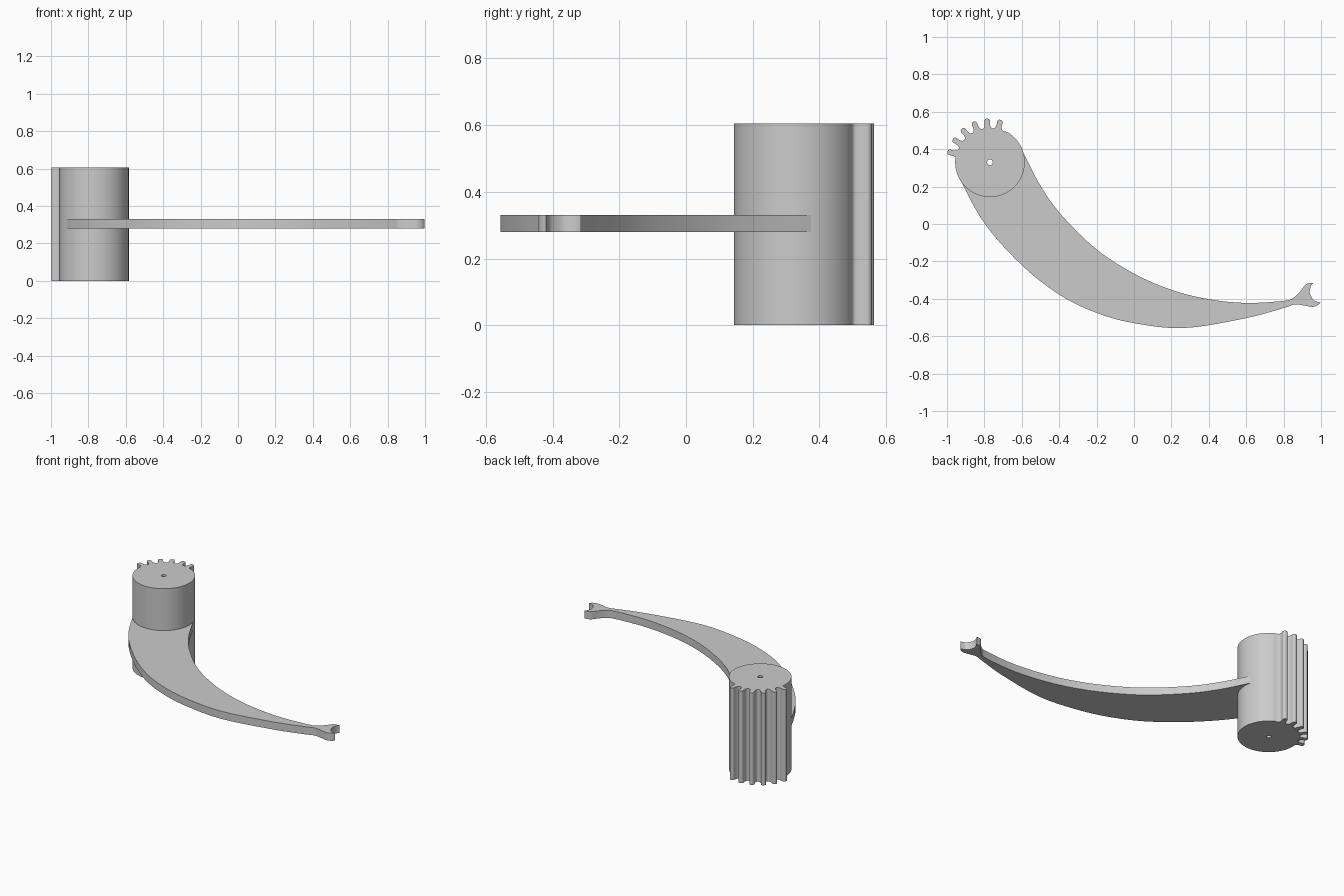
import bpy, bmesh
from math import radians, cos, sin
from mathutils import Vector

cube = bpy.data.objects.get("Cube")
if cube:
    bpy.data.objects.remove(cube, do_unlink=True)

grey = bpy.data.materials.new("plain grey")
grey.use_nodes = True
grey.diffuse_color = (0.6, 0.6, 0.6, 1)
grey.node_tree.nodes["Principled BSDF"].inputs["Base Color"].default_value = (0.6, 0.6, 0.6, 1)


def polar(center, r, deg):
    return (center[0] + r * cos(radians(deg)), center[1] + r * sin(radians(deg)))


def smooth_path(pts, steps=6):
    """Catmull-Rom curve through the points."""
    p = [Vector(q) for q in pts]
    p = [2 * p[0] - p[1]] + p + [2 * p[-1] - p[-2]]
    out = []
    for a, b, c, d in zip(p, p[1:], p[2:], p[3:]):
        for i in range(steps):
            t = i / steps
            out.append((2 * b + (c - a) * t + (2 * a - 5 * b + 4 * c - d) * t * t
                        + (3 * b - a - 3 * c + d) * t ** 3) / 2)
    return out + [p[-2]]


def plate(name, loops, z0, z1):
    """Extrude closed outlines (later loops are holes) from z0 to z1."""
    curve = bpy.data.curves.new(name + "_outline", "CURVE")
    curve.dimensions = "2D"
    curve.fill_mode = "BOTH"
    curve.extrude = (z1 - z0) / 2
    for loop in loops:
        s = curve.splines.new("POLY")
        s.points.add(len(loop) - 1)
        for pt, q in zip(s.points, loop):
            pt.co = (q[0], q[1], 0, 1)
        s.use_cyclic_u = True
    helper = bpy.data.objects.new(name + "_outline", curve)
    bpy.context.scene.collection.objects.link(helper)
    dg = bpy.context.evaluated_depsgraph_get()
    mesh = bpy.data.meshes.new_from_object(helper.evaluated_get(dg))
    bpy.data.objects.remove(helper, do_unlink=True)
    bm = bmesh.new()
    bm.from_mesh(mesh)
    bmesh.ops.remove_doubles(bm, verts=bm.verts, dist=0.0001)
    bmesh.ops.translate(bm, verts=bm.verts, vec=(0, 0, (z0 + z1) / 2))
    bmesh.ops.recalc_face_normals(bm, faces=bm.faces)
    bm.to_mesh(mesh)
    bm.free()
    mesh.materials.clear()
    mesh.materials.append(grey)
    obj = bpy.data.objects.new(name, mesh)
    bpy.context.scene.collection.objects.link(obj)
    bpy.ops.object.select_all(action="DESELECT")
    obj.select_set(True)
    bpy.context.view_layer.objects.active = obj
    bpy.ops.object.shade_smooth_by_angle(angle=radians(35))
    return obj


# Hub: a cylinder with six rounded gear teeth on its back left and a pin hole
HUB = (-0.77, 0.33)
half_tooth = [(-9, 0.182), (-6, 0.186), (-4.3, 0.198), (-3.9, 0.212), (-3.8, 0.224), (-2.2, 0.232)]
tooth = half_tooth + [(0, 0.234)] + [(-a, r) for a, r in reversed(half_tooth[1:])]
teeth = [polar(HUB, r, 76 + 18 * i + a) for i in range(6) for a, r in tooth]
rim = [polar(HUB, 0.186, a) for a in range(176, 424, 4)]
pin_hole = [polar(HUB, 0.015, a) for a in range(0, 360, 15)]
plate("gear_hub", [smooth_path(teeth, 3) + rim, pin_hole], 0, 0.605)

# Arm: curved, tapering blade that ends in a small open fork
outer_edge = [(-0.945, 0.3), (-0.925, 0.23), (-0.797, 0), (-0.6, -0.22), (-0.396, -0.38),
              (-0.2, -0.475), (0, -0.53), (0.27, -0.556), (0.6, -0.503), (0.79, -0.452),
              (0.86, -0.43), (0.91, -0.436), (0.952, -0.443), (0.98, -0.435), (0.997, -0.42)]
notch = [(0.997, -0.42), (0.962, -0.408), (0.94, -0.37), (0.945, -0.335), (0.957, -0.315)]
inner_edge = [(0.957, -0.315), (0.92, -0.322), (0.888, -0.361), (0.85, -0.396), (0.8, -0.411),
              (0.6, -0.422), (0.4, -0.402), (0.2, -0.352), (0, -0.265), (-0.2, -0.136),
              (-0.385, 0.045), (-0.497, 0.2), (-0.589, 0.375)]
hidden_end = [(-0.65, 0.27), (-0.77, 0.22), (-0.88, 0.25)]
outline = (smooth_path(outer_edge) + smooth_path(notch)[1:]
           + smooth_path(inner_edge)[1:] + hidden_end)
plate("curved_arm", [outline], 0.28, 0.33)
